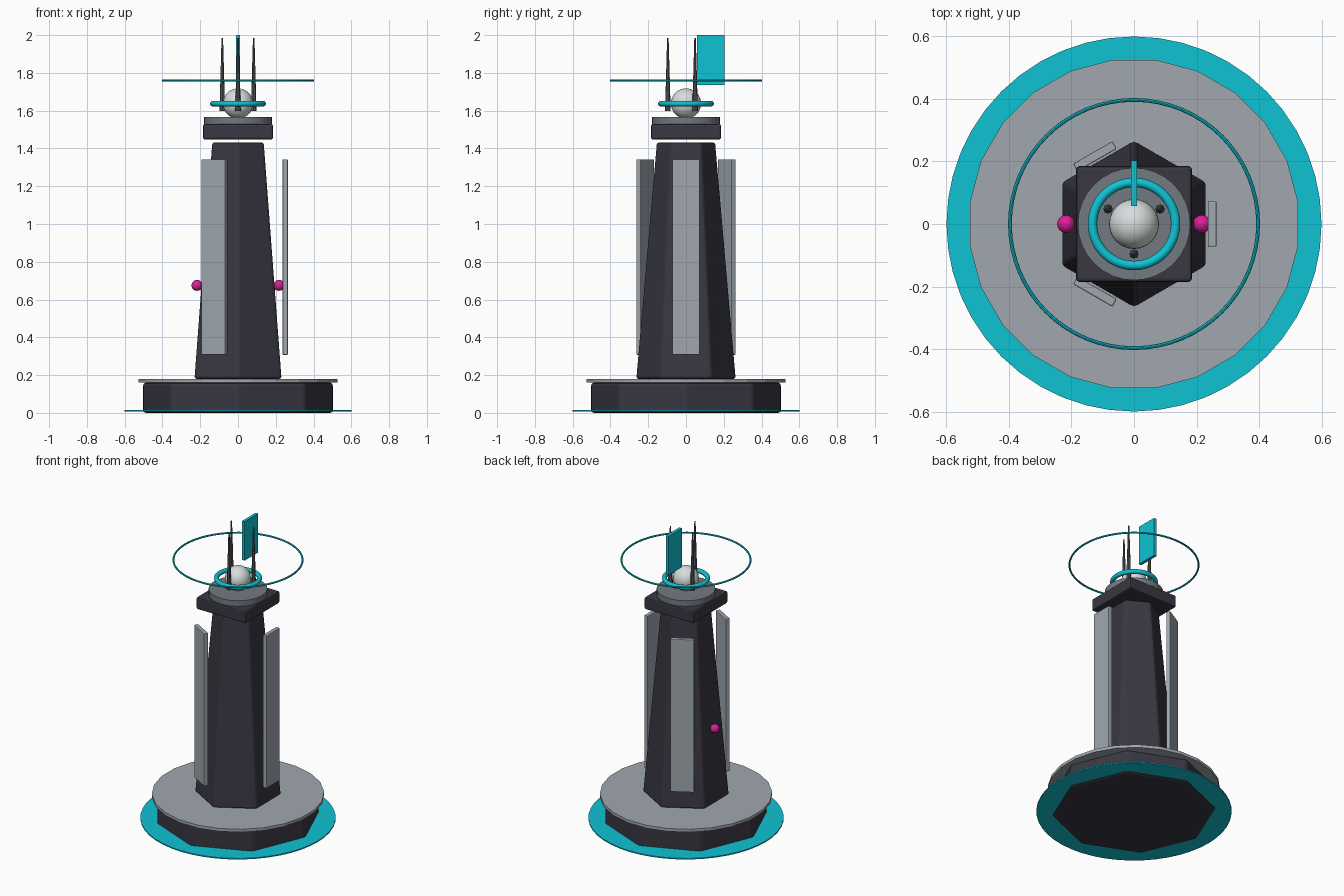
import bpy, bmesh
from math import radians, cos, sin, pi, tau
from mathutils import Matrix, Vector

cube = bpy.data.objects.get("Cube")
if cube:
    bpy.data.objects.remove(cube, do_unlink=True)


def material(name, rgb):
    m = bpy.data.materials.new(name)
    m.use_nodes = True
    col = (*rgb, 1.0)
    m.diffuse_color = col
    m.node_tree.nodes["Principled BSDF"].inputs["Base Color"].default_value = col
    return m


DARK = material("dark charcoal", (0.041, 0.038, 0.054))
GREY = material("light grey", (0.35, 0.39, 0.43))
STEEL = material("mid grey", (0.17, 0.195, 0.22))
IRON = material("iron grey", (0.10, 0.105, 0.115))
CYAN = material("cyan", (0.005, 0.54, 0.65))
PINK = material("magenta", (0.72, 0.013, 0.32))
PEARL = material("pearl white", (0.68, 0.73, 0.72))


def finish(name, bm, mat, bevel=0.0, smooth=False):
    """Turn a bmesh into an object with one colour and an optional bevel."""
    bmesh.ops.recalc_face_normals(bm, faces=bm.faces)
    me = bpy.data.meshes.new(name)
    bm.to_mesh(me)
    bm.free()
    me.materials.append(mat)
    ob = bpy.data.objects.new(name, me)
    bpy.context.collection.objects.link(ob)
    if bevel:
        mod = ob.modifiers.new("Bevel", "BEVEL")
        mod.width = bevel
        mod.segments = 2
        mod.limit_method = "ANGLE"
        mod.angle_limit = radians(30)
    if smooth:
        bpy.ops.object.select_all(action="DESELECT")
        ob.select_set(True)
        bpy.context.view_layer.objects.active = ob
        bpy.ops.object.shade_smooth_by_angle(angle=radians(40))
    return ob


def prism(name, sides, r0, r1, z0, z1, mat, turn=0.0, at=(0, 0), **kw):
    """Upright prism, cone or disc; turn is the angle of the first corner."""
    bm = bmesh.new()
    rings = []
    for r, z in ((r0, z0), (r1, z1)):
        rings.append([bm.verts.new((at[0] + r * cos(turn + tau * i / sides),
                                    at[1] + r * sin(turn + tau * i / sides), z))
                      for i in range(sides)])
    low, high = rings
    bm.faces.new(low)
    bm.faces.new(high)
    for i in range(sides):
        j = (i + 1) % sides
        bm.faces.new((low[i], low[j], high[j], high[i]))
    return finish(name, bm, mat, **kw)


def box(name, size, centre, mat, angle=0.0, **kw):
    """Box placed at centre, then swung about the z axis."""
    bm = bmesh.new()
    m = Matrix.Rotation(angle, 4, "Z") @ Matrix.Translation(centre) @ Matrix.Diagonal((*size, 1))
    bmesh.ops.create_cube(bm, size=1, matrix=m)
    return finish(name, bm, mat, **kw)


def ball(name, r, centre, mat, u=24, v=16):
    bm = bmesh.new()
    bmesh.ops.create_uvsphere(bm, u_segments=u, v_segments=v, radius=r,
                              matrix=Matrix.Translation(centre))
    return finish(name, bm, mat, smooth=True)


def torus(name, big, small, z, mat, n=48, k=12):
    bm = bmesh.new()
    grid = []
    for i in range(n):
        a = tau * i / n
        grid.append([bm.verts.new(((big + small * cos(tau * j / k)) * cos(a),
                                   (big + small * cos(tau * j / k)) * sin(a),
                                   z + small * sin(tau * j / k))) for j in range(k)])
    for i in range(n):
        for j in range(k):
            a, b = grid[i], grid[(i + 1) % n]
            bm.faces.new((a[j], b[j], b[(j + 1) % k], a[(j + 1) % k]))
    return finish(name, bm, mat, smooth=True)


# Foot: glowing floor disc, octagonal plinth and round platform
prism("floor_disc", 48, 0.6, 0.6, 0.008, 0.016, CYAN)
prism("plinth", 8, 0.505, 0.505, 0.0, 0.16, DARK, bevel=0.015)
prism("platform", 24, 0.53, 0.53, 0.16, 0.18, GREY, turn=pi / 24)

# Tapered six-sided tower
prism("tower", 6, 0.266, 0.157, 0.18, 1.432, DARK, turn=pi / 2, bevel=0.012)

# Three upright side panels standing clear of the tower
for i in range(3):
    box(f"side_panel_{i + 1}", (0.028, 0.145, 1.035), (0.25, 0, 0.825), GREY,
        angle=tau * i / 3, bevel=0.004)

# Small beacons on both flanks
for side, x in (("left", 0.217), ("right", -0.217)):
    ball(f"beacon_{side}", 0.029, (x, 0, 0.675), PINK, 16, 10)

# Square cap and round collar
box("cap", (0.37, 0.37, 0.082), (0, 0, 1.488), DARK, bevel=0.01)
prism("collar", 32, 0.18, 0.18, 1.529, 1.567, STEEL, smooth=True)

# Core sphere with its halo
ball("core", 0.08, (0, 0, 1.638), PEARL)
torus("core_halo", 0.133, 0.015, 1.637, CYAN)

# Three slender spikes around the core
for i in range(3):
    a = radians(30) + tau * i / 3
    prism(f"spike_{i + 1}", 8, 0.015, 0.004, 1.597, 1.985, IRON,
          at=(0.096 * cos(a), 0.096 * sin(a)), smooth=True)

# Wide thin ring and upright fin
torus("wide_ring", 0.397, 0.006, 1.76, CYAN, 64, 8)
box("fin", (0.02, 0.145, 0.264), (0, 0.13, 1.868), CYAN)
